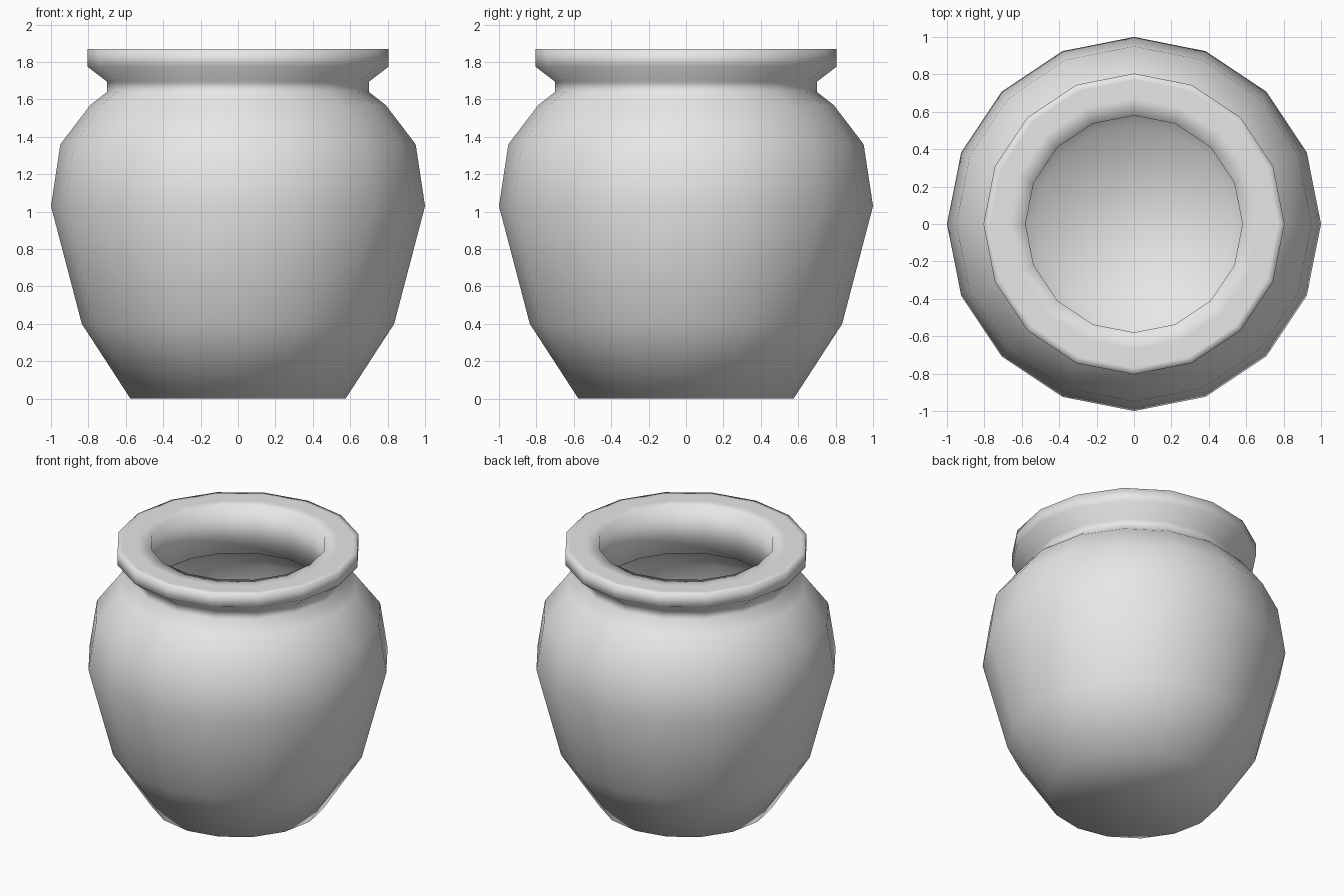
import bpy
import bmesh
from math import cos, sin, tau

SIDES = 16

if "Cube" in bpy.data.objects:
    bpy.data.objects.remove(bpy.data.objects["Cube"], do_unlink=True)

# Plain grey clay
clay = bpy.data.materials.new("grey_clay")
clay.use_nodes = True
colour = (0.8, 0.8, 0.8, 1)
clay.diffuse_color = colour
clay.node_tree.nodes["Principled BSDF"].inputs["Base Color"].default_value = colour

# Profile as (radius, height): outer wall, neck, rim, then the hollow inside
outer_wall = [(0.575, 0), (0.835, 0.4), (1, 1.03), (0.95, 1.36), (0.79, 1.57)]
neck = [(0.7, 1.64), (0.7, 1.695)]
rim = [(0.805, 1.775), (0.805, 1.87), (0.77, 1.87), (0.67, 1.87), (0.58, 1.87)]
inner_wall = [(0.58, 1.53), (0.72, 1.48), (0.86, 1.32), (0.9, 1.03), (0.75, 0.44), (0.53, 0.1)]


def lathe(name, profile, material):
    """Revolve a profile into a capped, smooth shaded body."""
    bm = bmesh.new()
    rings = []
    for radius, height in profile:
        angles = [tau * i / SIDES for i in range(SIDES)]
        rings.append([bm.verts.new((radius * cos(a), radius * sin(a), height)) for a in angles])
    for low, high in zip(rings, rings[1:]):
        for i in range(SIDES):
            j = (i + 1) % SIDES
            bm.faces.new((low[i], low[j], high[j], high[i]))
    # Underside and inner floor
    bm.faces.new(rings[0][::-1])
    bm.faces.new(rings[-1])
    bmesh.ops.recalc_face_normals(bm, faces=bm.faces)
    for face in bm.faces:
        face.smooth = True
    mesh = bpy.data.meshes.new(name)
    bm.to_mesh(mesh)
    bm.free()
    mesh.materials.append(material)
    obj = bpy.data.objects.new(name, mesh)
    bpy.context.collection.objects.link(obj)
    return obj


lathe("clay_pot", outer_wall + neck + rim + inner_wall, clay)
